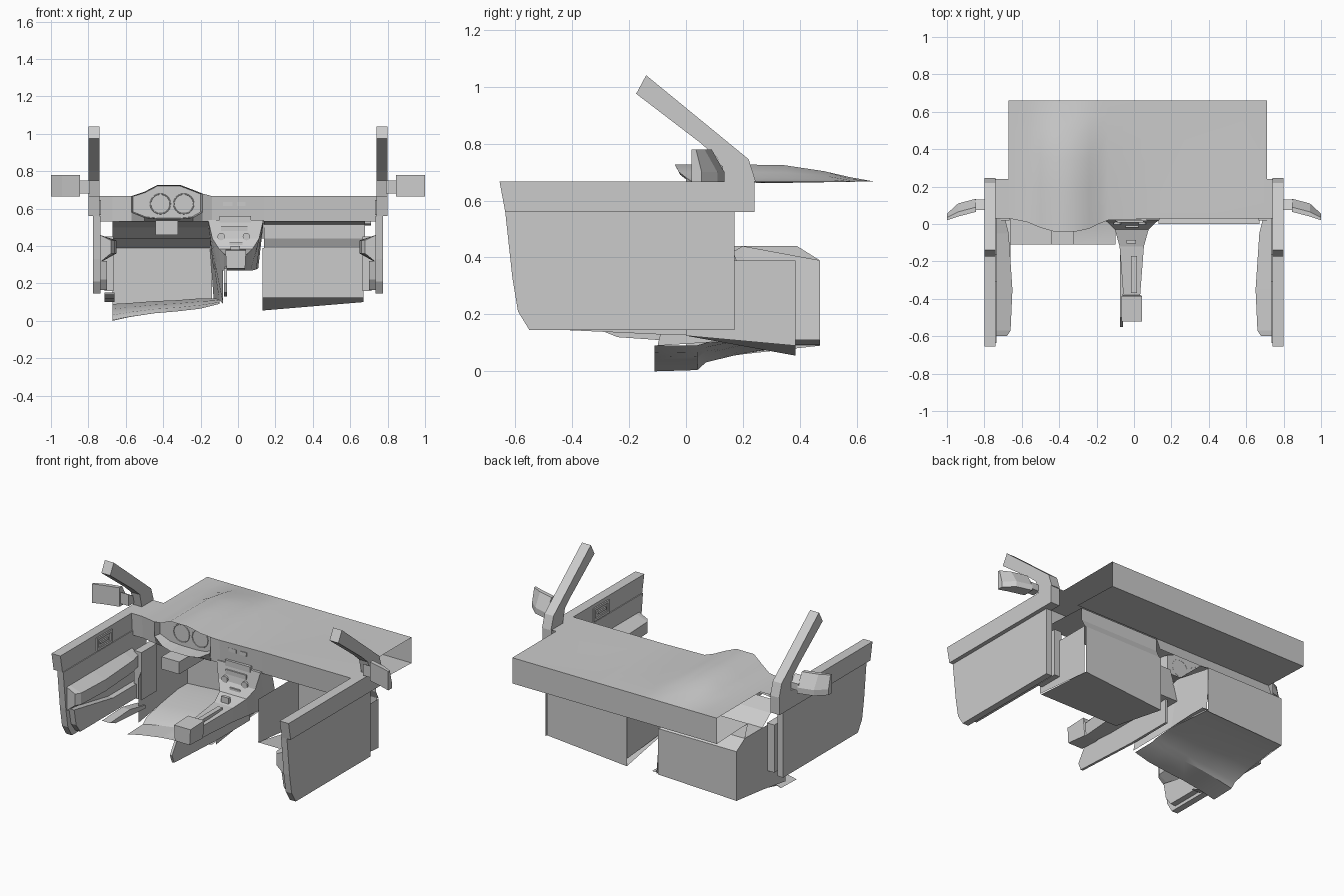
import bpy, bmesh, math

if "Cube" in bpy.data.objects:
    bpy.data.objects.remove(bpy.data.objects["Cube"])


def mesh(name, verts, faces, smooth=False):
    me = bpy.data.meshes.new(name)
    me.from_pydata(verts, [], faces)
    bm = bmesh.new()
    bm.from_mesh(me)
    bmesh.ops.remove_doubles(bm, verts=bm.verts, dist=0.0005)
    bmesh.ops.recalc_face_normals(bm, faces=bm.faces)
    bm.to_mesh(me)
    bm.free()
    ob = bpy.data.objects.new(name, me)
    bpy.context.collection.objects.link(ob)
    if smooth:
        bpy.ops.object.select_all(action='DESELECT')
        bpy.context.view_layer.objects.active = ob
        ob.select_set(True)
        bpy.ops.object.shade_smooth_by_angle(angle=math.radians(30))
    return ob


def loft(name, loops, caps=True, smooth=False):
    n = len(loops[0])
    v = [p for l in loops for p in l]
    f = [(i * n + j, i * n + (j + 1) % n, (i + 1) * n + (j + 1) % n, (i + 1) * n + j)
         for i in range(len(loops) - 1) for j in range(n)]
    if caps:
        f += [tuple(range(n)), tuple(range(len(v) - n, len(v)))]
    return mesh(name, v, f, smooth)


def slab(name, yz, x0, x1):
    return loft(name, [[(x, y, z) for y, z in yz] for x in (x0, x1)])


def box(name, x0, x1, y0, y1, z0, z1):
    return slab(name, [(y0, z0), (y1, z0), (y1, z1), (y0, z1)], x0, x1)


def sheet(name, rows, smooth=False):
    n = len(rows[0])
    v = [p for r in rows for p in r]
    f = [(i * n + j, i * n + j + 1, (i + 1) * n + j + 1, (i + 1) * n + j)
         for i in range(len(rows) - 1) for j in range(n - 1)]
    return mesh(name, v, f, smooth)


# Doors, pillars and mirrors on both sides
for s, side in ((-1, "left"), (1, "right")):
    # top rail tapers slightly inward at its front end
    rail = [(-.655, .667), (-.635, .56), (.24, .56), (.24, .667)]
    slab(side + "_door_rail", rail, s * .74, s * .80)
    slab(side + "_door_panel", [(-.635, .56), (-.61, .33), (-.59, .21), (-.55, .145), (.17, .145), (.17, .56)],
         s * .735, s * .775)
    arm = [(.74, .46), (.70, .43), (.70, .36), (.74, .31)]
    loft(side + "_armrest", [[(s * (x if x > .72 else x - d), y, z) for x, z in arm]
                             for y, d in ((-.6, .02), (-.57, .04), (-.35, .05), (-.05, .03), (.03, .01))])
    slab(side + "_door_pocket", [(-.58, .32), (-.56, .22), (-.52, .165), (.08, .165), (.08, .25), (-.2, .25)],
         s * .70, s * .74)
    # door handle frame and lever
    for y0, y1, z0, z1 in ((-.31, -.16, .63, .645), (-.31, -.16, .565, .58), (-.31, -.295, .58, .63),
                           (-.175, -.16, .58, .63), (-.28, -.2, .598, .612)):
        box(side + "_door_handle", s * .732, s * .742, y0, y1, z0, z1)
    slab(side + "_pillar", [(-.14, 1.04), (-.175, .975), (.05, .803), (.11, .75), (.13, .667),
                            (.245, .667), (.22, .745)], s * .74, s * .80)
    # mirror: short arm, then a wedge-shaped housing sloping down at the rear
    loft(side + "_mirror_arm", [[(s * x, .075, .68), (s * x, .13, .68), (s * x, .13, .72), (s * x, .075, .75)]
                                for x in (.79, .85)])
    loft(side + "_mirror", [[(s * x, a, .665), (s * x, b, .665), (s * x, b, .70), (s * x, m, .78), (s * x, a, .78)]
                            for x, a, m, b in ((.845, .065, .09, .135), (.94, .04, .065, .11),
                                               (1, .02, .035, .055))])
    box(side + "_kick_panel", s * .665, s * .715, .02, .17, .16, .45)

# Dashboard: front-edge columns are x, y, top z, cluster-opening bottom z
Z = .667
cols = [(-.74, .03, Z, Z), (-.67, .03, Z, Z), (-.57, .01, Z, Z), (-.57, .01, Z, .58), (-.5, -.02, .69, .552),
        (-.43, -.04, .727, .545), (-.31, -.04, .727, .545), (-.24, -.025, .70, .552),
        (-.19, 0, .68, .58), (-.19, 0, .68, .68), (-.14, .02, Z, Z), (.14, .03, Z, Z), (.74, .03, Z, Z)]
sheet("dash_front_panel", [[(x, y, o) for x, y, t, o in cols],
                           [(x, max(y, 0) + .01, .53) for x, y, t, o in cols]])
top = cols[1:12]
sheet("dash_top", [[(x, y + (k * (.66 - y)), Z + (t - Z) * w) for x, y, t, o in top]
                   for k, w in ((0, 1), (.3, 1), (.55, .95), (.75, .6), (.88, .25), (1, 0))], True)
# passenger side of the top, with its angled airbag crease
mesh("passenger_dash_top",
     [(.14, .03, Z), (.71, .03, Z), (.71, .24, Z), (.67, .24, Z), (.14, .1, Z),
      (.37, .29, Z - .006), (.14, .66, Z), (.67, .66, Z), (.71, .66, Z)],
     [(0, 1, 2, 3, 4), (4, 3, 5), (5, 3, 7), (5, 7, 6), (5, 6, 4), (3, 2, 8, 7)], True)
for s, a in ((-1, .67), (1, .71)):
    sheet("dash_end", [[(s * x, .03, Z), (s * x, .24, Z)] for x in (a, .74)])
sheet("dash_back_panel", [[(x, .66, Z), (x, .66, .51), (x, .36, .52)] for x in (-.67, .71)])

# Instrument cluster: hood rim, recess and gauges
c = cols[3:9]
ring = [(x, y, t) for x, y, t, o in c] + [(x, y, o) for x, y, t, o in reversed(c)]


def shrink(k, dy):
    return [(-.38 + (x + .38) * k, dy, .625 + (z - .625) * k) for x, y, z in ring]


loft("cluster_hood", [ring, shrink(.95, .05)], caps=False)
mesh("cluster_face", shrink(.95, .05), [tuple(range(len(ring)))])
for x in (-.415, -.29):
    bpy.ops.mesh.primitive_torus_add(location=(x, .048, .625), rotation=(math.pi / 2, 0, 0), major_radius=.053,
                                     minor_radius=.003, major_segments=24, minor_segments=6)
    bpy.context.object.name = "gauge_ring"
box("steering_column", -.44, -.32, -.11, .14, .46, .535)

# Centre stack and console: section y, top half width, top z, bottom half width, bottom z, bottom y shift
C = -.012
loft("centre_console", [[(C - a, y, t), (C + a, y, t), (C + b, y + d, u), (C - b, y + d, u)]
                        for y, a, t, b, u, d in ((.12, .15, .54, .12, .28, .1), (.022, .148, .54, .11, .275, .1),
                                                 (.005, .125, .44, .09, .27, .06), (-.03, .09, .385, .08, .27, .03),
                                                 (-.12, .065, .36, .06, .27, 0), (-.38, .045, .345, .04, .27, 0),
                                                 (-.385, .055, .38, .045, .27, 0), (-.52, .055, .375, .05, .28, 0))])
slab("tunnel_side", [(-.55, .2), (-.53, .15), (-.1, .13), (.2, .13), (.2, .3), (-.5, .28)], -.075, -.06)
box("lever", -.015, .015, -.37, -.17, .35, .37)
box("shift_knob", -.04, .01, -.105, -.085, .36, .40)
# stack controls
for x0, x1 in ((-.08, -.03), (-.005, .04)):
    box("vent", x0, x1, .024, .04, .613, .635)
box("stack_display", -.1, .07, .016, .04, .525, .56)
box("radio", -.09, .05, .008, .04, .48, .507)
box("switch_row", -.045, .025, -.018, .02, .405, .418)
for x in (-.09, .045):
    bpy.ops.mesh.primitive_cylinder_add(vertices=12, radius=.02, depth=.03, location=(x, .012, .45),
                                        rotation=(math.pi / 2, 0, 0))
    bpy.context.object.name = "knob"

# Under-dash sheets
sheet("passenger_under_dash", [[(x, y, z) for y, z in ((.04, .53), (.36, .515), (.36, .44), (.385, .39))]
                               for x in (.14, .68)])
sheet("driver_under_dash", [[(x, y, z) for y, z in ((.04, .53), (.14, .5), (.22, .44), (.39, .44), (.47, .39))]
                            for x in (-.67, -.15)])
sheet("under_dash_bridge", [[(x, .36, .52), (x, .39, .44)] for x in (-.67, .14)])

# Passenger footwell: floor, back wall, sides
sheet("passenger_footwell", [[(x, 0, .125), (x, .385, z), (x, .385, .39)] for x, z in ((.13, .055), (.67, .10))])
for x in (.14, .68):
    mesh("passenger_footwell_side", [(x, 0, .125), (x, .385, .09), (x, .385, .39), (x, 0, .39)], [(0, 1, 2, 3)])

# Driver footwell: uneven floor rising into the back wall
fl = ((-.67, 0, .09), (-.58, .02, .095), (-.45, .04, .105), (-.33, .05, .11), (-.2, .065, .12), (-.1, .09, .12))
sheet("driver_floor", [[(x, y, z0 * (1 - k) + z1 * k) for x, z0, z1 in fl]
                       for y, k in ((-.11, 0), (.04, .05), (.07, .35), (.2, .7), (.38, 1), (.47, 1))], True)
sheet("driver_back_wall", [[(-.67, .47, .09), (-.67, .47, .39)], [(-.14, .47, .11), (-.14, .47, .39)]])
mesh("driver_outer_wall", [(-.67, y, z) for y, z in ((0, .03), (.2, .06), (.47, .09), (.47, .39), (.39, .44),
                                                     (.1, .44), (0, .3))], [tuple(range(7))])
sheet("driver_tunnel_wall", [[(-.08, -.1, .09), (-.08, -.05, .3)], [(-.1, .2, .11), (-.15, .2, .44)],
                             [(-.13, .47, .11), (-.15, .47, .39)]])
# carpet lip at the driver's sill
slab("sill_lip", [(-.29, .14), (-.24, .12), (.05, .10), (.05, .12), (-.1, .15)], -.715, -.66)
